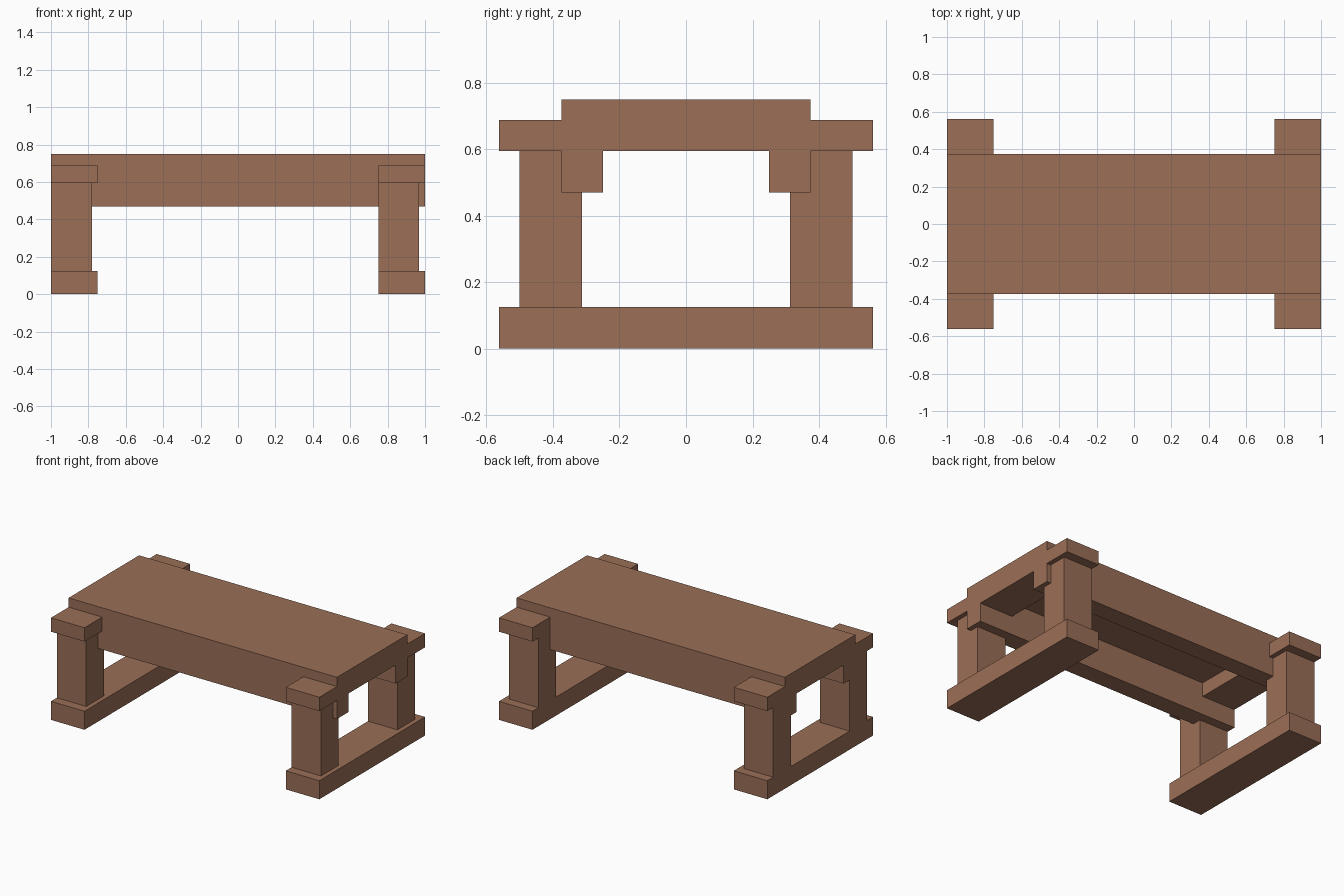
import bpy
import bmesh
from mathutils import Vector

cube = bpy.data.objects.get("Cube")
if cube:
    bpy.data.objects.remove(cube, do_unlink=True)

wood = bpy.data.materials.new("brown wood")
wood.use_nodes = True
colour = (0.328, 0.156, 0.095, 1.0)
wood.diffuse_color = colour
wood.node_tree.nodes["Principled BSDF"].inputs["Base Color"].default_value = colour


def box(name, x, y, z):
    """Box spanning the given (min, max) range on each axis."""
    lo, hi = Vector((x[0], y[0], z[0])), Vector((x[1], y[1], z[1]))
    bm = bmesh.new()
    bmesh.ops.create_cube(bm, size=1)
    bmesh.ops.scale(bm, vec=hi - lo, verts=bm.verts)
    mesh = bpy.data.meshes.new(name)
    bm.to_mesh(mesh)
    bm.free()
    mesh.materials.append(wood)
    obj = bpy.data.objects.new(name, mesh)
    obj.location = (lo + hi) / 2
    bpy.context.collection.objects.link(obj)
    return obj


def mirrored(side, inner, outer):
    return tuple(sorted((side * inner, side * outer)))


FOOT_TOP, BEAM_BOTTOM, BEAM_TOP, HEIGHT = 0.125, 0.594, 0.6875, 0.75

# Table top
box("table_top", (-1, 1), (-0.375, 0.375), (BEAM_TOP, HEIGHT))

# Long rails under the top
for side, label in ((-1, "front"), (1, "back")):
    box(label + "_rail", (-1, 1), mirrored(side, 0.25, 0.375), (0.469, BEAM_TOP))

# End frames: foot, cross beam and two legs each; both leg pairs sit towards -x
for side, label, leg_x in ((1, "left", (0.75, 0.969)), (-1, "right", (-1, -0.781))):
    end_x = mirrored(side, 0.75, 1)
    box(label + "_foot", end_x, (-0.5625, 0.5625), (0, FOOT_TOP))
    box(label + "_cross_beam", end_x, (-0.5625, 0.5625), (BEAM_BOTTOM, BEAM_TOP))
    for depth, place in ((-1, "front"), (1, "back")):
        box(f"{place}_{label}_leg", leg_x, mirrored(depth, 0.3125, 0.5),
            (FOOT_TOP, BEAM_BOTTOM))
